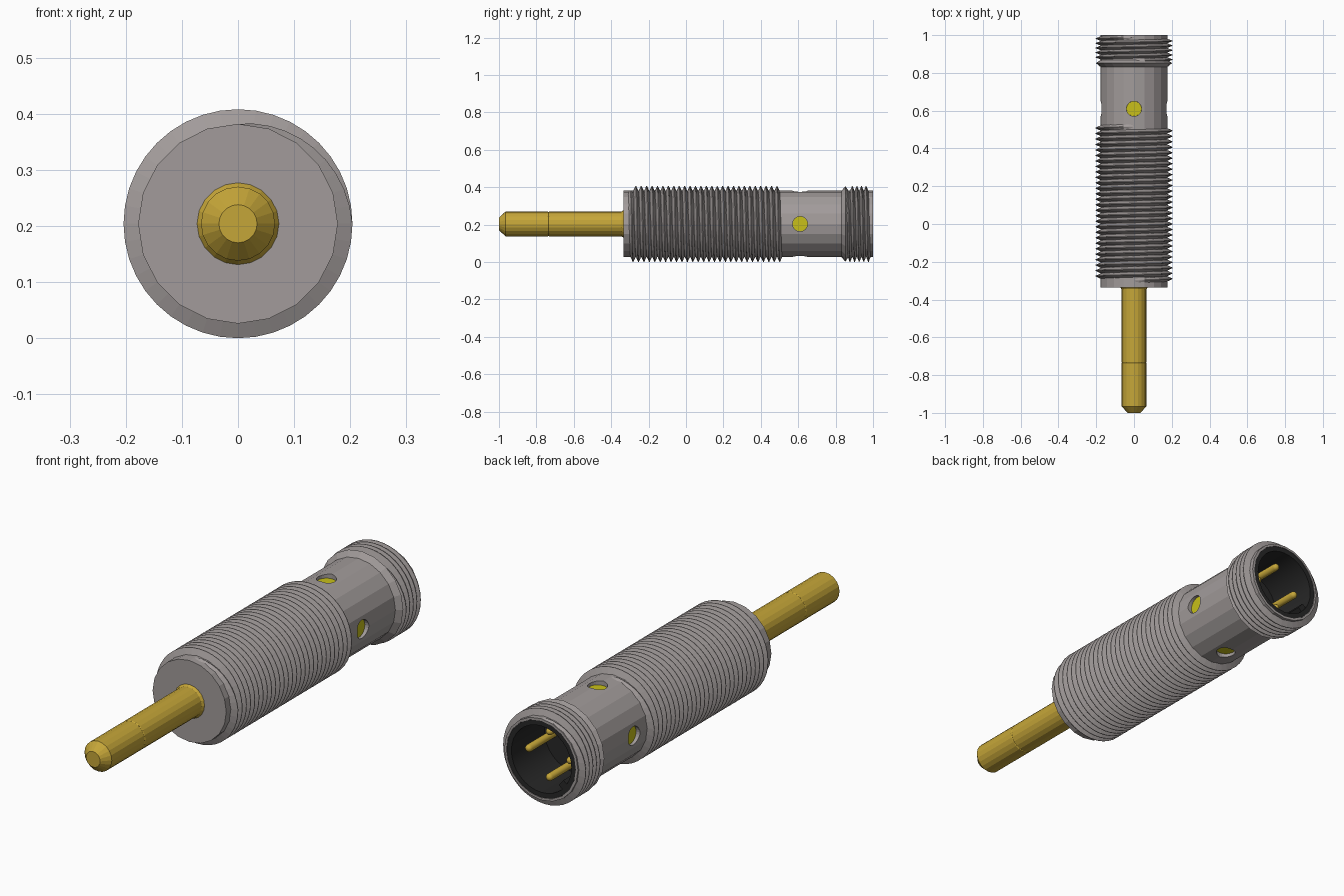
import bpy, bmesh
from math import cos, sin, pi, radians
from mathutils import Matrix, Vector

if "Cube" in bpy.data.objects:
    bpy.data.objects.remove(bpy.data.objects["Cube"])

R = 0.204            # thread crest radius, also the height of the axis
CORE = 0.178         # thread root radius


def material(name, rgb):
    m = bpy.data.materials.new(name)
    m.diffuse_color = (*rgb, 1)
    m.use_nodes = True
    m.node_tree.nodes["Principled BSDF"].inputs["Base Color"].default_value = m.diffuse_color
    return m


STEEL = material("steel", (0.36, 0.33, 0.325))
GOLD = material("gold", (0.56, 0.38, 0.04))
BLACK = material("black_plastic", (0.02, 0.02, 0.02))
YELLOW = material("yellow_lens", (0.58, 0.53, 0.01))


def finish(bm, name, mat, smooth=None):
    bmesh.ops.remove_doubles(bm, verts=bm.verts, dist=1e-5)
    bmesh.ops.recalc_face_normals(bm, faces=bm.faces)
    mesh = bpy.data.meshes.new(name)
    bm.to_mesh(mesh)
    bm.free()
    ob = bpy.data.objects.new(name, mesh)
    bpy.context.collection.objects.link(ob)
    ob.location.z = R
    if mat:
        mesh.materials.append(mat)
    if smooth:
        bpy.ops.object.select_all(action='DESELECT')
        ob.select_set(True)
        bpy.context.view_layer.objects.active = ob
        bpy.ops.object.shade_smooth_by_angle(angle=radians(smooth))
    return ob


def lathe(name, profile, sides, mat, smooth=None, offset=(0, 0)):
    """Spin (radius, y) points about the y axis."""
    bm = bmesh.new()
    rings = []
    for r, y in profile:
        n = 1 if r == 0 else sides
        rings.append([bm.verts.new((r * sin(2 * pi * i / sides) + offset[0], y,
                                    r * cos(2 * pi * i / sides) + offset[1])) for i in range(n)])
    for a, b in zip(rings, rings[1:]):
        for i in range(sides):
            j = (i + 1) % sides
            quad = [a[i % len(a)], a[j % len(a)], b[j % len(b)], b[i % len(b)]]
            bm.faces.new(list(dict.fromkeys(quad)))
    return finish(bm, name, mat, smooth)


def thread(name, y0, y1, turns, steps=40):
    """Helical ridge with a triangular section, running out at both ends."""
    bm = bmesh.new()
    pitch = (y1 - y0) / (turns + 1)
    total = turns * steps
    prev = None
    for k in range(total + 1):
        t = k / steps
        ramp = min(1, 4 * t, 4 * (turns - t))
        y = y0 + pitch * t
        crest = CORE + (R - CORE) * ramp
        sec = [(CORE - 0.003, y), (crest, y + 0.45 * pitch),
               (crest, y + 0.55 * pitch), (CORE - 0.003, y + pitch)]
        ring = [bm.verts.new((r * sin(2 * pi * t), yy, r * cos(2 * pi * t))) for r, yy in sec]
        if prev:
            for i in range(3):
                bm.faces.new((prev[i], prev[i + 1], ring[i + 1], ring[i]))
        prev = ring
    return finish(bm, name, STEEL)


def radial_plug(name, direction, r0, r1, radius, mat):
    """Cylinder pointing outward from the axis at the indicator position."""
    bm = bmesh.new()
    d = Vector(direction)
    m = Matrix.Translation(d * (r0 + r1) / 2 + Vector((0, 0.61, 0))) @ \
        d.to_track_quat('Z', 'Y').to_matrix().to_4x4()
    bmesh.ops.create_cone(bm, cap_ends=True, segments=24, radius1=radius,
                          radius2=radius, depth=r1 - r0, matrix=m)
    return finish(bm, name, mat)


# Steel barrel: front face, core, neck, flared collar and bored rear end
barrel = lathe("barrel", [(0, -0.335), (CORE, -0.335), (CORE, 0.832), (0.202, 0.852),
                          (CORE, 0.868), (CORE, 1.0), (0.168, 1.0), (0.168, 0.74), (0, 0.74)],
               20, STEEL)
thread("body_thread", -0.312, 0.53, 28)
thread("connector_thread", 0.852, 1.0, 5)

# Four indicator windows around the neck
for i, d in enumerate([(1, 0, 0), (0, 0, 1), (-1, 0, 0), (0, 0, -1)]):
    cutter = radial_plug(f"window_cutter_{i}", d, 0.15, 0.25, 0.04, None)
    cutter.hide_render = True
    cutter.hide_set(True)
    mod = barrel.modifiers.new(f"window_{i}", 'BOOLEAN')
    mod.operation = 'DIFFERENCE'
    mod.solver = 'EXACT'
    mod.object = cutter
    radial_plug(f"indicator_lens_{i}", d, 0.145, 0.158, 0.0395, YELLOW)

# Gold sensing rod with chamfered tip, faint seam and flared root
lathe("sensing_rod", [(0, -1), (0.034, -1), (0.066, -0.965), (0.066, -0.738), (0.064, -0.735),
                      (0.066, -0.732), (0.066, -0.345), (0.073, -0.335), (0.073, -0.32), (0, -0.32)],
      20, GOLD)

# Black socket insert with recess and keying rib
lathe("socket_insert", [(0, 0.745), (0.167, 0.745), (0.167, 0.998), (0.145, 0.998),
                        (0.145, 0.77), (0, 0.77)], 32, BLACK, 30)
bm = bmesh.new()
a = radians(220)
bmesh.ops.create_cube(bm, size=1, matrix=Matrix.Translation((0.137 * cos(a), 0.88, 0.137 * sin(a)))
                      @ Matrix.Rotation(-a, 4, 'Y') @ Matrix.Diagonal((0.03, 0.23, 0.035, 1)))
finish(bm, "socket_key", BLACK)

# Four contact pins with rounded tips
for i in range(4):
    a = i * pi / 2
    tip = [(0.016 * cos(t), 0.94 + 0.016 * sin(t)) for t in (0, pi / 6, pi / 3)]
    lathe(f"contact_pin_{i}", [(0, 0.765), (0.016, 0.765)] + tip + [(0, 0.956)], 16, GOLD, 40,
          (0.1 * cos(a), 0.1 * sin(a)))
